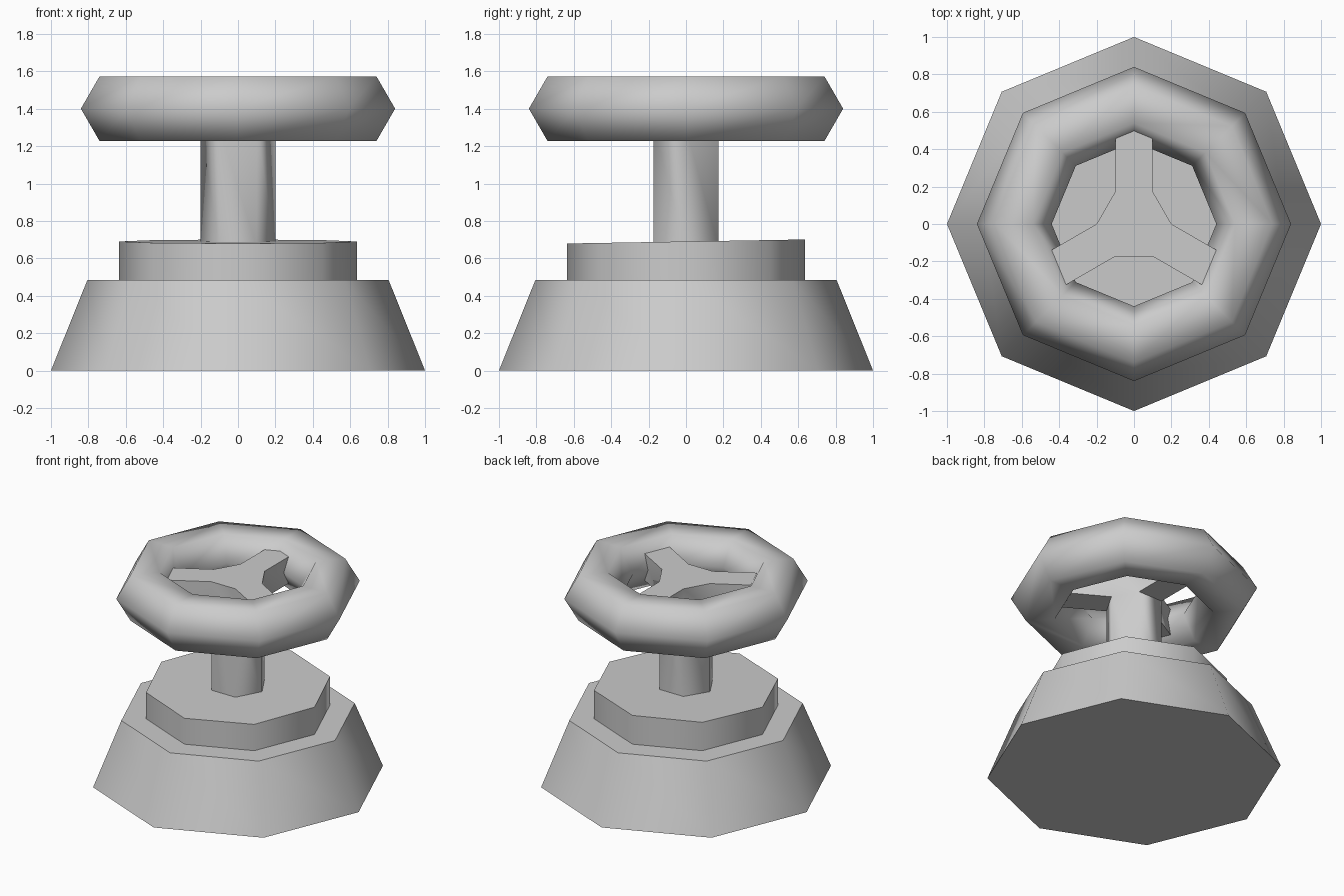
import bpy
import bmesh
from math import radians, cos, sin
from mathutils import Matrix, Vector

cube = bpy.data.objects.get("Cube")
if cube:
    bpy.data.objects.remove(cube, do_unlink=True)

# One grey metal for every part
grey = bpy.data.materials.new("grey_metal")
grey.use_nodes = True
colour = (0.6, 0.6, 0.6, 1)
grey.diffuse_color = colour
grey.node_tree.nodes["Principled BSDF"].inputs["Base Color"].default_value = colour


def prism(bm, sides, r_low, r_high, z_low, z_high, turn=0):
    """Add a capped prism or frustum standing between two heights."""
    place = Matrix.Translation((0, 0, (z_low + z_high) / 2)) @ Matrix.Rotation(radians(turn), 4, "Z")
    return bmesh.ops.create_cone(bm, cap_ends=True, segments=sides, radius1=r_low,
                                 radius2=r_high, depth=z_high - z_low, matrix=place)["verts"]


def finish(name, bm, angle=62):
    bmesh.ops.recalc_face_normals(bm, faces=bm.faces)
    mesh = bpy.data.meshes.new(name)
    bm.to_mesh(mesh)
    bm.free()
    mesh.materials.append(grey)
    obj = bpy.data.objects.new(name, mesh)
    bpy.context.collection.objects.link(obj)
    bpy.ops.object.select_all(action="DESELECT")
    obj.select_set(True)
    bpy.context.view_layer.objects.active = obj
    bpy.ops.object.shade_smooth_by_angle(angle=radians(angle))


# Tapered base
bm = bmesh.new()
prism(bm, 8, 1.0, 0.805, 0, 0.485)
finish("base", bm)

# Collar with a slightly sloping top
bm = bmesh.new()
for v in prism(bm, 8, 0.635, 0.635, 0.485, 0.69):
    if v.co.z > 0.6:
        v.co.z += 0.017 * v.co.y
finish("collar", bm)

# Six-sided stem; three alternate sides of its head extend into spokes
bm = bmesh.new()
prism(bm, 6, 0.2, 0.2, 0.66, 1.5, turn=30)
bmesh.ops.bisect_plane(bm, geom=bm.verts[:] + bm.edges[:] + bm.faces[:],
                       plane_co=(0, 0, 1.3), plane_no=(0, 0, 1))
bm.normal_update()
for a in (90, 210, 330):
    out = Vector((cos(radians(a)), sin(radians(a)), 0))
    side = [f for f in bm.faces if f.normal.dot(out) > 0.99 and f.calc_center_median().z > 1.3]
    new = bmesh.ops.extrude_face_region(bm, geom=side)["geom"]
    bmesh.ops.delete(bm, geom=side, context="FACES")
    bmesh.ops.translate(bm, vec=out * 0.42, verts=[g for g in new if isinstance(g, bmesh.types.BMVert)])
    bm.normal_update()
finish("stem_and_spokes", bm)

# Chunky handwheel rim
bpy.ops.mesh.primitive_torus_add(major_segments=8, minor_segments=6, major_radius=0.64,
                                 minor_radius=0.2, location=(0, 0, 1.4))
rim = bpy.context.object
rim.name = "handwheel_rim"
rim.data.materials.append(grey)
bpy.ops.object.shade_smooth()
